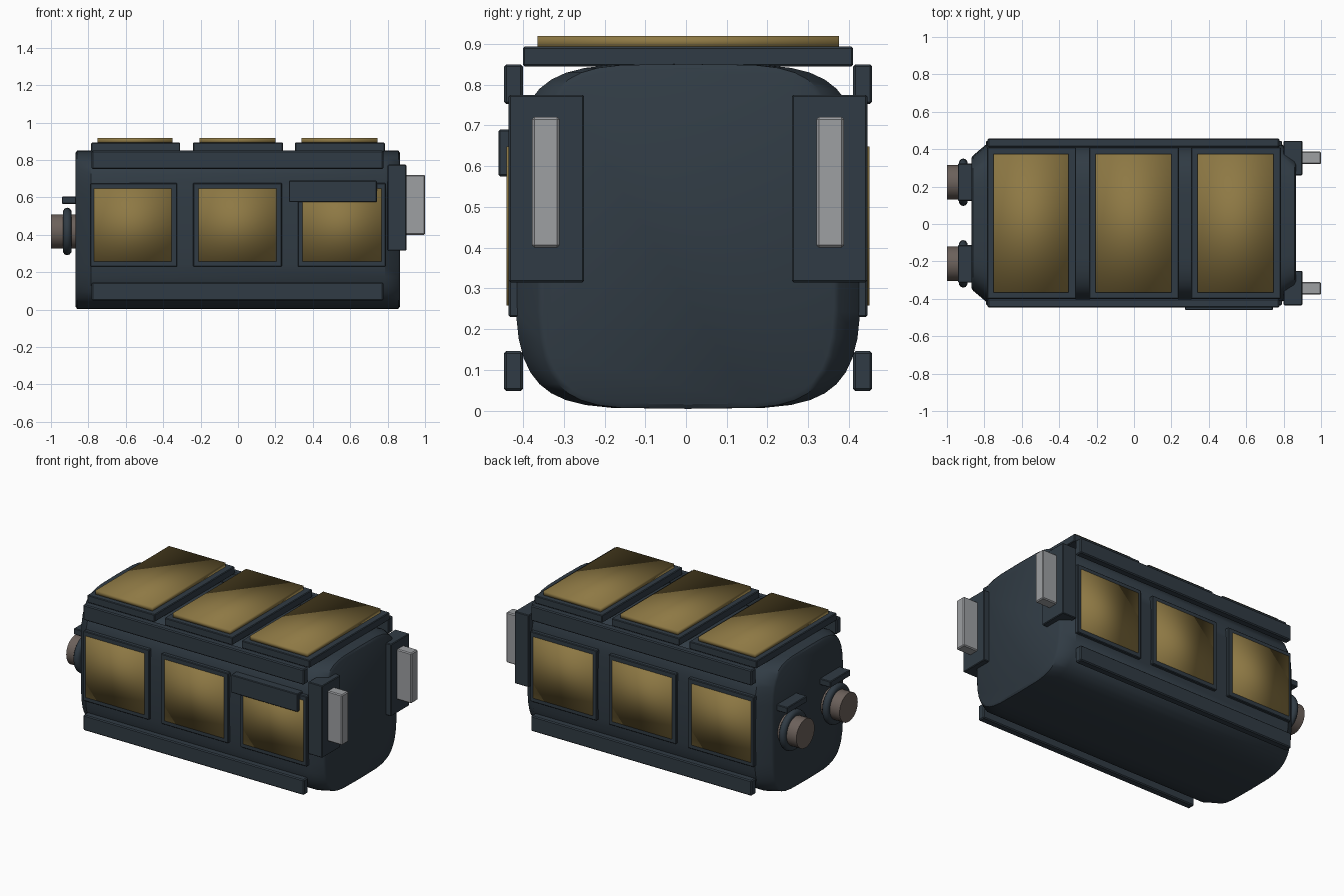
import bpy, bmesh, math

if "Cube" in bpy.data.objects:
    bpy.data.objects.remove(bpy.data.objects["Cube"])

def material(name, rgb):
    m = bpy.data.materials.new(name)
    m.diffuse_color = (*rgb, 1)
    m.use_nodes = True
    m.node_tree.nodes["Principled BSDF"].inputs["Base Color"].default_value = m.diffuse_color
    return m

SLATE = material("dark slate", (0.030, 0.044, 0.058))
GOLD = material("gold glass", (0.27, 0.19, 0.058))
BROWN = material("brown grey", (0.15, 0.12, 0.105))
GREY = material("light grey", (0.34, 0.35, 0.365))
CY = 0.005  # the hull sits slightly off the y axis

def finish(name, bm, mat):
    bmesh.ops.recalc_face_normals(bm, faces=bm.faces)
    me = bpy.data.meshes.new(name)
    bm.to_mesh(me)
    bm.free()
    me.materials.append(mat)
    ob = bpy.data.objects.new(name, me)
    bpy.context.collection.objects.link(ob)
    return ob

def shade(ob, angle=35):
    bpy.ops.object.select_all(action='DESELECT')
    ob.select_set(True)
    bpy.context.view_layer.objects.active = ob
    bpy.ops.object.shade_smooth_by_angle(angle=math.radians(angle))

def box(name, x, y, z, mat, bevel=0.004, soft=False):
    bm = bmesh.new()
    bmesh.ops.create_cube(bm, size=1)
    for v in bm.verts:
        v.co = [lo + (c + 0.5) * (hi - lo) for c, (lo, hi) in zip(v.co, (x, y, z))]
    if soft:
        for f in bm.faces:
            f.smooth = True
    elif bevel:
        bmesh.ops.bevel(bm, geom=bm.edges[:], offset=bevel, segments=1, affect='EDGES')
    return finish(name, bm, mat)

# Hull: squarish rounded section lofted along x, ends tapered sideways only
bm = bmesh.new()
N, P = 40, 2 / 4.5
rings = []
for x, w, h in [(-0.868, 0.350, 0.412), (-0.860, 0.362, 0.423), (-0.785, 0.425, 0.423),
                (0.785, 0.425, 0.423), (0.857, 0.372, 0.423), (0.865, 0.360, 0.412)]:
    ring = []
    for i in range(N):
        a = 2 * math.pi * i / N
        c, s = math.cos(a), math.sin(a)
        ring.append(bm.verts.new((x, CY + w * math.copysign(abs(c) ** P, c),
                                  0.4275 + h * math.copysign(abs(s) ** P, s))))
    rings.append(ring)
for a, b in zip(rings, rings[1:]):
    for i in range(N):
        bm.faces.new((a[i], a[(i + 1) % N], b[(i + 1) % N], b[i]))
bm.faces.new(rings[0])
bm.faces.new(rings[-1])
shade(finish("hull", bm, SLATE))

# Roof panels
for i, (fx, gx) in enumerate([((-0.785, -0.31), (-0.75, -0.35)), ((-0.24, 0.24), (-0.205, 0.20)),
                              ((0.305, 0.785), (0.34, 0.745))]):
    box(f"roof_frame_{i}", fx, (-0.40, 0.41), (0.845, 0.893), SLATE)
    box(f"roof_glass_{i}", gx, (-0.365, 0.375), (0.89, 0.919), GOLD, soft=True)

# Side windows and rails, both sides
for side, s in (("front", -1), ("back", 1)):
    def span(a, b):
        return tuple(sorted((CY + s * a, CY + s * b)))
    for i, (fx, gx) in enumerate([((-0.79, -0.325), (-0.77, -0.355)), ((-0.24, 0.235), (-0.212, 0.207)),
                                  ((0.32, 0.79), (0.345, 0.767))]):
        box(f"{side}_window_frame_{i}", fx, span(0.38, 0.440), (0.23, 0.677), SLATE)
        box(f"{side}_window_glass_{i}", gx, span(0.40, 0.445), (0.258, 0.648), GOLD, soft=True)
    for part, z in (("lower", (0.048, 0.146)), ("upper", (0.752, 0.85))):
        box(f"{side}_{part}_rail", (-0.782, 0.777), span(0.405, 0.452), z, SLATE, 0.006)

    # End plates with light bars
    box(f"{side}_end_plate", (0.80, 0.90), span(0.255, 0.440), (0.315, 0.775), SLATE)
    box(f"{side}_light_bar", (0.89, 1.0), span(0.315, 0.383), (0.40, 0.721), GREY, 0.006)

    # Thrusters: ring, nozzle and visor
    cy, cz = CY + s * 0.218, 0.418
    bpy.ops.mesh.primitive_torus_add(location=(-0.913, cy, cz), rotation=(0, math.pi / 2, 0),
                                     major_radius=0.104, minor_radius=0.023,
                                     major_segments=32, minor_segments=10)
    ring = bpy.context.object
    ring.name = f"{side}_thruster_ring"
    ring.data.materials.append(SLATE)
    shade(ring, 60)
    bpy.ops.mesh.primitive_cylinder_add(vertices=32, radius=0.092, depth=0.16,
                                        location=(-0.92, cy, cz), rotation=(0, math.pi / 2, 0))
    nozzle = bpy.context.object
    nozzle.name = f"{side}_thruster_nozzle"
    nozzle.data.materials.append(BROWN)
    shade(nozzle)
    box(f"{side}_thruster_visor", (-0.942, -0.85), (cy - 0.10, cy + 0.10), (0.565, 0.605), SLATE)

# Awning over the last front window
box("awning", (0.272, 0.742), (-0.46, -0.40), (0.575, 0.69), SLATE)
